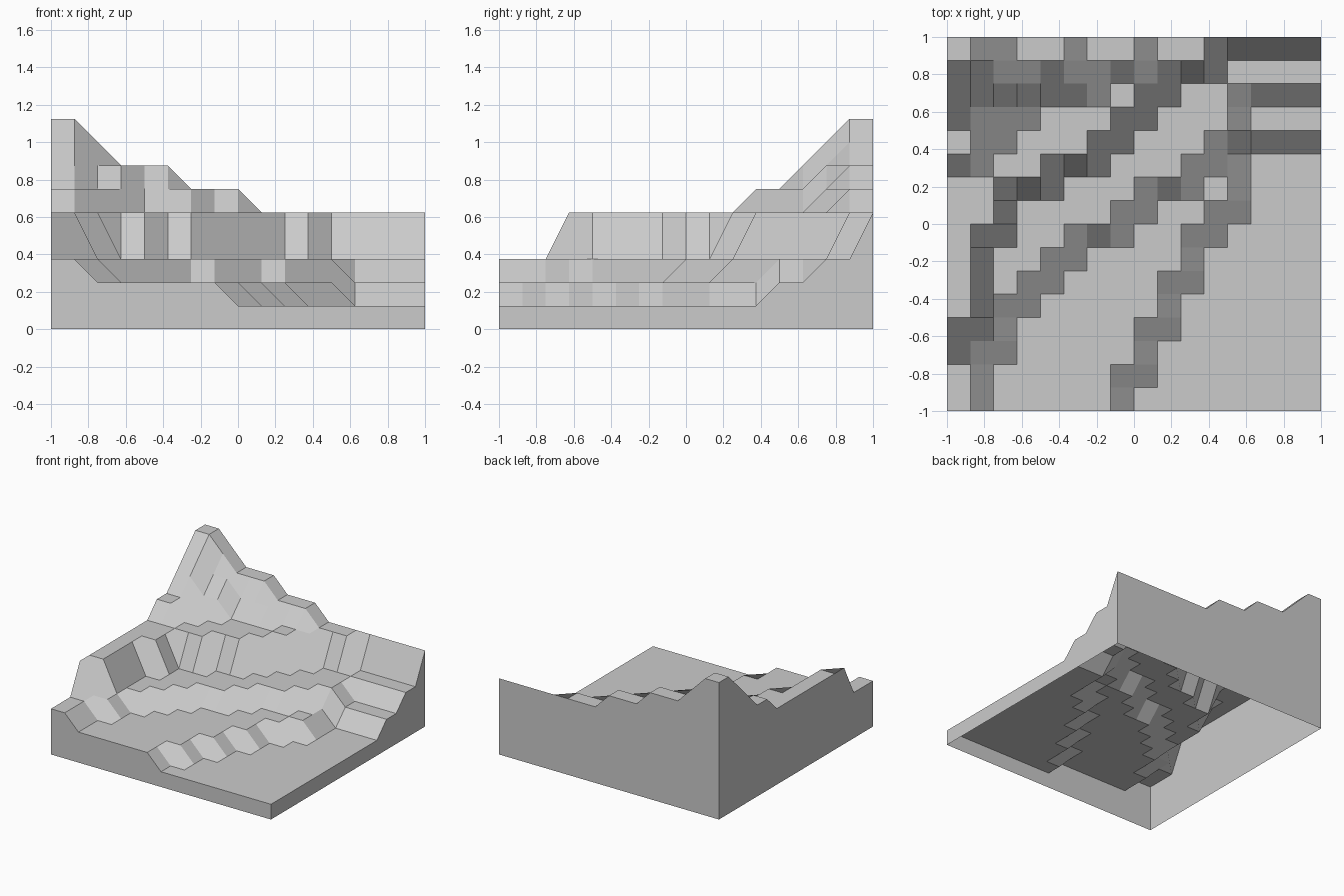
import bpy, bmesh

if "Cube" in bpy.data.objects:
    bpy.data.objects.remove(bpy.data.objects["Cube"])

N = 16                 # cells per side
STEP = 2 / N           # cell size, also the height of one level

# Terraces: (levels raised, number of raised grid points per row, from back to front)
TERRACES = [
    (1, [17, 17, 17, 17, 17, 13, 13, 13, 12, 11, 11, 10, 10, 9, 9, 8, 8]),
    (1, [17, 17, 17, 13, 13, 12, 11, 9, 8, 6, 5, 4, 3, 3, 2, 2, 2]),
    (2, [17, 12, 10, 9, 8, 7, 5, 3, 3, 2, 2, 2, 2, 1]),
    (1, [9, 9, 7, 4, 3, 2]),
    (1, [6, 6, 4, 2]),
    (1, [3, 3, 2]),
    (1, [2, 2]),
]


def height(i, j):
    level = 1
    for rise, rows in TERRACES:
        if j < len(rows) and i < rows[j]:
            level += rise
    return level * STEP


def point(i, j):
    return (-1 + i * STEP, 1 - j * STEP, height(i, j))


def make_object(name, bm, mat):
    mesh = bpy.data.meshes.new(name)
    bm.to_mesh(mesh)
    bm.free()
    mesh.materials.append(mat)
    obj = bpy.data.objects.new(name, mesh)
    bpy.context.collection.objects.link(obj)
    return obj


stone = bpy.data.materials.new("stone_grey")
stone.diffuse_color = (0.6, 0.6, 0.6, 1)
stone.use_nodes = True
stone.node_tree.nodes["Principled BSDF"].inputs["Base Color"].default_value = stone.diffuse_color

# Terraced hillside surface
bm = bmesh.new()
grid = [[bm.verts.new(point(i, j)) for i in range(N + 1)] for j in range(N + 1)]
for j in range(N):
    for i in range(N):
        bm.faces.new((grid[j + 1][i], grid[j + 1][i + 1], grid[j][i + 1], grid[j][i]))
make_object("terraced_hillside", bm, stone)

# Outer walls down to the ground, open underneath
bm = bmesh.new()
rim = ([(i, N) for i in range(N)] + [(N, j) for j in range(N, 0, -1)]
       + [(i, 0) for i in range(N, 0, -1)] + [(0, j) for j in range(N)])
top = [bm.verts.new(point(i, j)) for i, j in rim]
foot = [bm.verts.new((v.co.x, v.co.y, 0)) for v in top]
for k in range(len(rim)):
    n = (k + 1) % len(rim)
    bm.faces.new((foot[k], foot[n], top[n], top[k]))
make_object("outer_walls", bm, stone)
